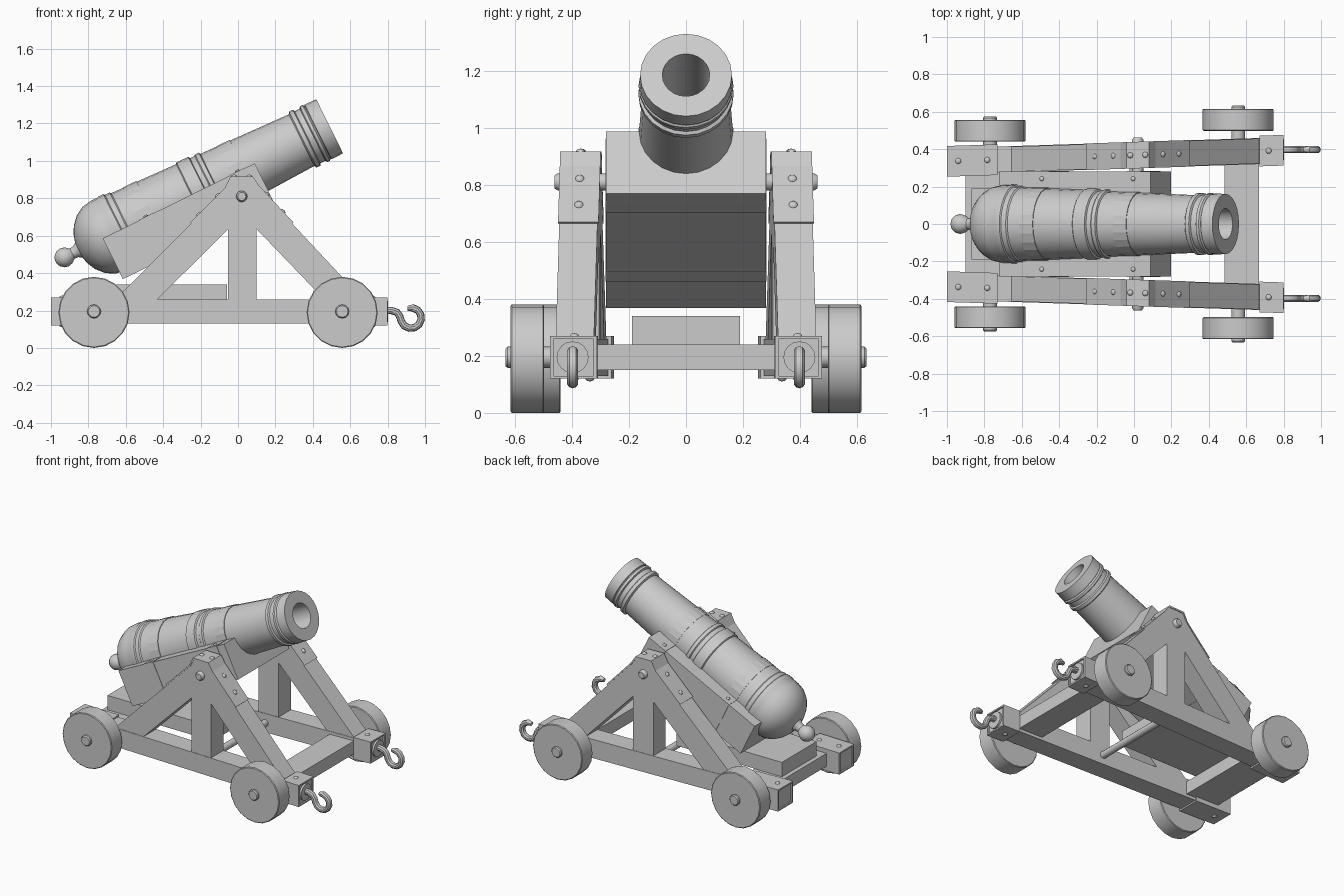
import bpy, bmesh
from math import sin, cos, pi, radians
from mathutils import Vector, Matrix

if "Cube" in bpy.data.objects:
    bpy.data.objects.remove(bpy.data.objects["Cube"])

TILT = radians(26.3)
MUZZLE = Vector((0.49, 0, 1.185))
BACK = Vector((-cos(TILT), 0, -sin(TILT)))
UP = Vector((-sin(TILT), 0, cos(TILT)))
SIDE = Vector((0, 1, 0))


def side_y(x):
    """Centre line of the splayed side frames."""
    return 0.368 + 0.033 * x


def finish(name, bm, mirror=False, smooth=False):
    bmesh.ops.recalc_face_normals(bm, faces=bm.faces)
    me = bpy.data.meshes.new(name)
    bm.to_mesh(me)
    bm.free()
    ob = bpy.data.objects.new(name, me)
    bpy.context.collection.objects.link(ob)
    if smooth:
        me.polygons.foreach_set("use_smooth", [True] * len(me.polygons))
        me.set_sharp_from_angle(angle=radians(35))
    if mirror:
        m = ob.modifiers.new("mirror", 'MIRROR')
        m.use_axis = (False, True, False)
    return ob


def add_prism(bm, pts, y0, y1, splay=False):
    """Extrude an x-z outline along y."""
    def off(x):
        return side_y(x) if splay else 0
    a = [bm.verts.new((x, y0 + off(x), z)) for x, z in pts]
    b = [bm.verts.new((x, y1 + off(x), z)) for x, z in pts]
    bm.faces.new(a)
    bm.faces.new(b[::-1])
    n = len(pts)
    for i in range(n):
        j = (i + 1) % n
        bm.faces.new((a[i], b[i], b[j], a[j]))


def rect(x0, x1, z0, z1):
    return [(x0, z0), (x1, z0), (x1, z1), (x0, z1)]


def prism(name, pts, y0, y1, splay=False, mirror=False):
    bm = bmesh.new()
    add_prism(bm, pts, y0, y1, splay)
    return finish(name, bm, mirror)


def add_lathe(bm, profile, origin, axis, u, v, sides):
    """Revolve (distance, radius) points about an axis."""
    rings = []
    for t, r in profile:
        c = origin + axis * t
        if r == 0:
            rings.append([bm.verts.new(c)] * sides)
        else:
            rings.append([bm.verts.new(c + r * (cos(2 * pi * i / sides) * u + sin(2 * pi * i / sides) * v))
                          for i in range(sides)])
    for p, q in zip(rings, rings[1:]):
        for i in range(sides):
            j = (i + 1) % sides
            loop = list(dict.fromkeys((p[i], p[j], q[j], q[i])))
            bm.faces.new(loop)


def turned(name, profile, origin, sides, mirror=False):
    """Part turned about a y axis."""
    bm = bmesh.new()
    add_lathe(bm, profile, Vector(origin), SIDE, Vector((0, 0, 1)), Vector((1, 0, 0)), sides)
    return finish(name, bm, mirror, True)


def incline(t, n):
    p = MUZZLE + BACK * t + UP * n
    return (p.x, p.z)


def add_bolt(bm, pos, normal, r=0.016):
    rot = Vector(normal).to_track_quat('Z', 'Y').to_matrix().to_4x4()
    bmesh.ops.create_uvsphere(bm, u_segments=10, v_segments=6, radius=r,
                              matrix=Matrix.Translation(pos) @ rot @ Matrix.Diagonal((1, 1, 0.6, 1)))


# Barrel with bore, rings, domed breech and knob
profile = [(0.6, 0), (0.6, 0.083), (0, 0.083), (0, 0.161), (0.068, 0.163), (0.072, 0.157),
           (0.08, 0.166), (0.096, 0.166), (0.102, 0.155), (0.132, 0.156), (0.138, 0.167),
           (0.16, 0.167), (0.168, 0.154), (0.685, 0.174), (0.69, 0.184), (0.712, 0.184),
           (0.718, 0.178), (0.745, 0.178), (0.75, 0.188), (0.82, 0.19), (0.826, 0.182),
           (1.205, 0.197), (1.212, 0.204), (1.24, 0.204), (1.246, 0.211), (1.275, 0.211),
           (1.282, 0.208), (1.325, 0.208)]
profile += [(1.325 + 0.175 * sin(a), 0.208 * cos(a)) for a in (0.3, 0.6, 0.9, 1.15, 1.36)]
profile += [(1.515, 0.032), (1.535, 0.03)]
profile += [(1.582 - 0.053 * cos(a), 0.053 * sin(a)) for a in (0.7, 1.1, 1.57, 2.0, 2.5, 2.85)]
profile += [(1.635, 0)]
bm = bmesh.new()
add_lathe(bm, profile, MUZZLE, BACK, SIDE, UP, 24)
finish("barrel", bm, smooth=True)

# Cradle block under the barrel
prism("cradle", [incline(0.447, 0), incline(1.353, 0), incline(1.353, -0.243), incline(0.447, -0.243)],
      -0.28, 0.28)

# Iron straps around barrel and cradle, with bolts
bm, bolts = bmesh.new(), bmesh.new()
for t, r in ((0.55, 0.1715), (1.095, 0.1955)):
    add_lathe(bm, [(t - 0.04, r - 0.006), (t - 0.04, r), (t + 0.04, r + 0.001), (t + 0.04, r - 0.006)],
              MUZZLE, BACK, SIDE, UP, 24)
    add_prism(bm, [incline(t - 0.04, 0.003), incline(t + 0.04, 0.003),
                   incline(t + 0.04, -0.246), incline(t - 0.04, -0.246)], -0.283, 0.283)
    for s in (-1, 1):
        add_bolt(bolts, MUZZLE + BACK * t + UP * 0.004 + SIDE * s * 0.242, UP, 0.013)
finish("cradle_straps", bm)
finish("cradle_bolts", bolts, smooth=True)

# Side beams and their iron end caps
prism("side_beam", rect(-0.99, 0.79, 0.13, 0.26), -0.07, 0.07, True, True)
bm = bmesh.new()
for x0, x1 in ((-1.0, -0.73), (0.67, 0.8)):
    add_prism(bm, rect(x0, x1, 0.12, 0.13), -0.082, 0.082, True)
    add_prism(bm, rect(x0, x1, 0.26, 0.27), -0.082, 0.082, True)
    for y0, y1 in ((-0.082, -0.07), (0.07, 0.082)):
        add_prism(bm, rect(x0, x1, 0.13, 0.26), y0, y1, True)
finish("beam_end_cap", bm, True)

# Triangular side frame: two braces and a post in one outline
prism("side_frame", [(-0.655, 0.26), (-0.43, 0.26), (-0.053, 0.635), (-0.053, 0.26), (0.1, 0.26),
                     (0.1, 0.635), (0.46, 0.26), (0.668, 0.26), (0.107, 0.86), (0.075, 0.905),
                     (-0.035, 0.905), (-0.064, 0.85)], -0.067, 0.067, True, True)
# Iron strap over the apex, running down both braces
prism("apex_strap", [(-0.25, 0.664), (-0.064, 0.85), (-0.035, 0.905), (0.075, 0.905), (0.107, 0.86),
                     (0.29, 0.664), (0.297, 0.67), (0.114, 0.866), (0.08, 0.917), (-0.04, 0.917),
                     (-0.071, 0.856), (-0.257, 0.67)], -0.071, 0.071, True, True)

# Bolts on the side frames
bm = bmesh.new()
for x, z, n in ((-0.94, 0.27, (0, 0, 1)), (-0.785, 0.27, (0, 0, 1)), (0.72, 0.27, (0, 0, 1)),
                (-0.21, 0.714, (-1, 0, 1)), (-0.11, 0.815, (-1, 0, 1)), (-0.02, 0.917, (0, 0, 1)),
                (0.06, 0.917, (0, 0, 1)), (0.155, 0.822, (1, 0, 1)), (0.24, 0.73, (1, 0, 1)),
                (-0.94, 0.12, (0, 0, -1)), (0.72, 0.12, (0, 0, -1))):
    add_bolt(bm, Vector((x, side_y(x), z)), n)
finish("frame_bolts", bm, True, True)

# Cross members and the sloping bed slab
prism("front_transom", rect(0.485, 0.667, 0.15, 0.24), -0.34, 0.34)
prism("rear_transom", rect(-0.9, -0.66, 0.15, 0.24), -0.3, 0.3)
prism("bed_slab", rect(-0.87, -0.06, 0.24, 0.34), -0.19, 0.19)
turned("tie_rod", [(-0.33, 0), (-0.33, 0.024), (0.33, 0.024), (0.33, 0)], (0.0, 0, 0.195), 12)

# Trunnion pins
turned("trunnion", [(0.2, 0), (0.2, 0.03), (0.45, 0.03), (0.462, 0.022), (0.462, 0)],
       (0.02, 0, 0.81), 12, True)

# Wheels and axles
for label, x, y in (("rear", -0.77, 0.44), ("front", 0.557, 0.498)):
    turned(label + "_wheel", [(0, 0), (0, 0.185), (0.004, 0.19), (0.113, 0.19), (0.117, 0.185), (0.117, 0)],
           (x, y, 0.19), 20, True)
    turned(label + "_axle", [(-0.08, 0), (-0.08, 0.037), (0.128, 0.037), (0.135, 0.031), (0.135, 0)],
           (x, y, 0.195), 12, True)

# Towing hooks with round base plates
bm = bmesh.new()
path = [(0.77, 0.2), (0.82, 0.2), (0.85, 0.19), (0.865, 0.168)]
path += [(0.925 + 0.055 * cos(a), 0.16 + 0.055 * sin(a))
         for a in [radians(200 + 30 * i) for i in range(10)]]
pts = [Vector((x, side_y(0.9), z)) for x, z in path]
prev = None
for i, p in enumerate(pts):
    d = (pts[min(i + 1, len(pts) - 1)] - pts[max(i - 1, 0)]).normalized()
    n = d.cross(SIDE)
    r = 0.013 if i == len(pts) - 1 else 0.02
    ring = [bm.verts.new(p + r * (cos(k * pi / 5) * n + sin(k * pi / 5) * SIDE)) for k in range(10)]
    if prev:
        for k in range(10):
            bm.faces.new((prev[k], prev[(k + 1) % 10], ring[(k + 1) % 10], ring[k]))
    prev = ring
bm.faces.new(prev)
add_lathe(bm, [(0, 0), (0, 0.056), (0.018, 0.056), (0.018, 0)],
          Vector((0.785, side_y(0.9), 0.195)), Vector((1, 0, 0)), SIDE, Vector((0, 0, 1)), 16)
finish("tow_hook", bm, True, True)
